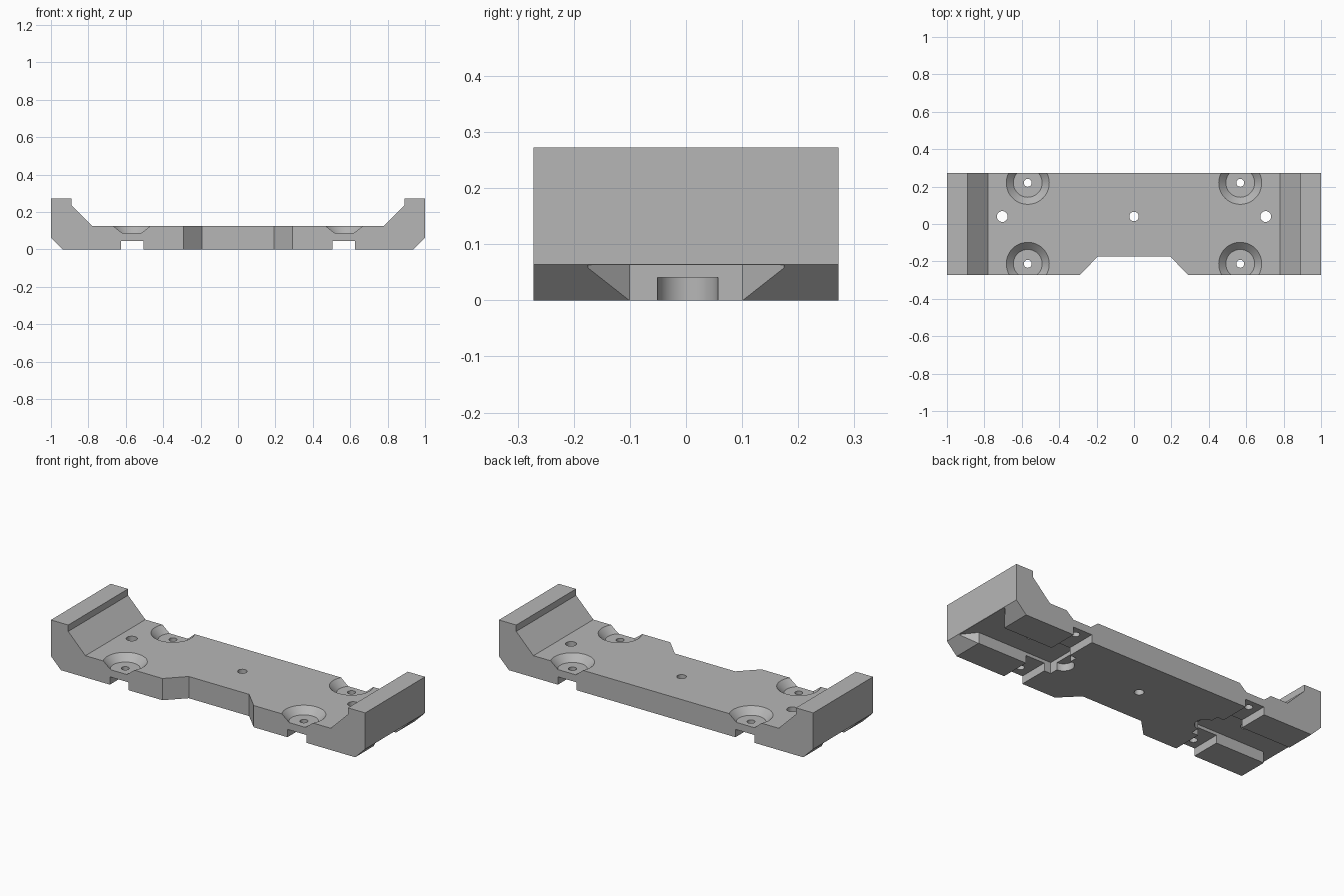
import bpy
import bmesh
import math

default = bpy.data.objects.get("Cube")
if default:
    bpy.data.objects.remove(default, do_unlink=True)

W, D, TOP = 1.0, 0.272, 0.125      # half length, half depth, plate thickness

gray = bpy.data.materials.new("plain_gray")
gray.use_nodes = True
color = (0.47, 0.47, 0.47, 1)
gray.diffuse_color = color
gray.node_tree.nodes["Principled BSDF"].inputs["Base Color"].default_value = color


def prism(name, outline, start, end, axis):
    """Extrude a 2D outline along y (outline is x, z) or z (outline is x, y)."""
    bm = bmesh.new()
    place = (lambda u, v: (u, start, v)) if axis == "y" else (lambda u, v: (u, v, start))
    shift = (0, end - start, 0) if axis == "y" else (0, 0, end - start)
    face = bm.faces.new([bm.verts.new(place(u, v)) for u, v in outline])
    made = bmesh.ops.extrude_face_region(bm, geom=[face])["geom"]
    moved = [g for g in made if isinstance(g, bmesh.types.BMVert)]
    bmesh.ops.translate(bm, verts=moved, vec=shift)
    bmesh.ops.recalc_face_normals(bm, faces=bm.faces[:])
    mesh = bpy.data.meshes.new(name)
    bm.to_mesh(mesh)
    bm.free()
    obj = bpy.data.objects.new(name, mesh)
    bpy.context.collection.objects.link(obj)
    mesh.materials.append(gray)
    return obj


def cone(name, x, y, z0, z1, r0, r1):
    bpy.ops.mesh.primitive_cone_add(vertices=48, radius1=r0, radius2=r1, depth=z1 - z0,
                                    location=(x, y, (z0 + z1) / 2))
    obj = bpy.context.object
    obj.name = name
    obj.data.materials.append(gray)
    return obj


def cut(body, cutter):
    mod = body.modifiers.new("cut", "BOOLEAN")
    mod.operation = "DIFFERENCE"
    mod.solver = "EXACT"
    mod.object = cutter
    bpy.ops.object.select_all(action="DESELECT")
    bpy.context.view_layer.objects.active = body
    body.select_set(True)
    bpy.ops.object.modifier_apply(modifier=mod.name)
    bpy.data.objects.remove(cutter, do_unlink=True)


# Plate with raised ends, chamfered lower corners and cross slots
half = [(0.505, 0), (0.505, 0.045), (0.625, 0.045), (0.625, 0), (0.936, 0),
        (W, 0.064), (W, 0.272), (0.89, 0.272), (0.89, 0.235), (0.78, TOP)]
body = prism("mounting_plate", half + [(-x, z) for x, z in reversed(half)], -D, D, "y")

# Tapered notch in the front edge
cut(body, prism("front_notch", [(-0.33, -D - 0.04), (0.33, -D - 0.04),
                                (0.192, -0.173), (-0.192, -0.173)], -0.1, 0.3, "z"))

for s in (-1, 1):
    # Flared channel underneath each end
    edge = [(0.463, 0.1), (0.935, 0.1), (0.994, 0.175), (1.1, 0.175)]
    outline = [(s * x, y) for x, y in edge] + [(s * x, -y) for x, y in reversed(edge)]
    cut(body, prism("end_channel", outline, -0.1, 0.063, "z"))
    # Round pocket at the inner end of the channel
    cut(body, cone("round_pocket", s * 0.464, 0.003, -0.1, 0.041, 0.054, 0.054))
    # Dished screw seats with their holes
    for y in (-0.213, 0.22):
        slope = (0.115 - 0.077) / (TOP - 0.087)
        cut(body, cone("screw_dish", s * 0.568, y, 0.087, TOP + 0.02,
                       0.077, 0.115 + slope * 0.02))
        cut(body, cone("screw_hole", s * 0.568, y, -0.1, 0.2, 0.021, 0.021))
    cut(body, cone("side_hole", s * 0.704, 0.04, -0.1, 0.3, 0.029, 0.029))
cut(body, cone("center_hole", 0, 0.04, -0.1, 0.3, 0.025, 0.025))

bpy.ops.object.select_all(action="DESELECT")
body.select_set(True)
bpy.context.view_layer.objects.active = body
bpy.ops.object.shade_smooth_by_angle(angle=math.radians(25))
